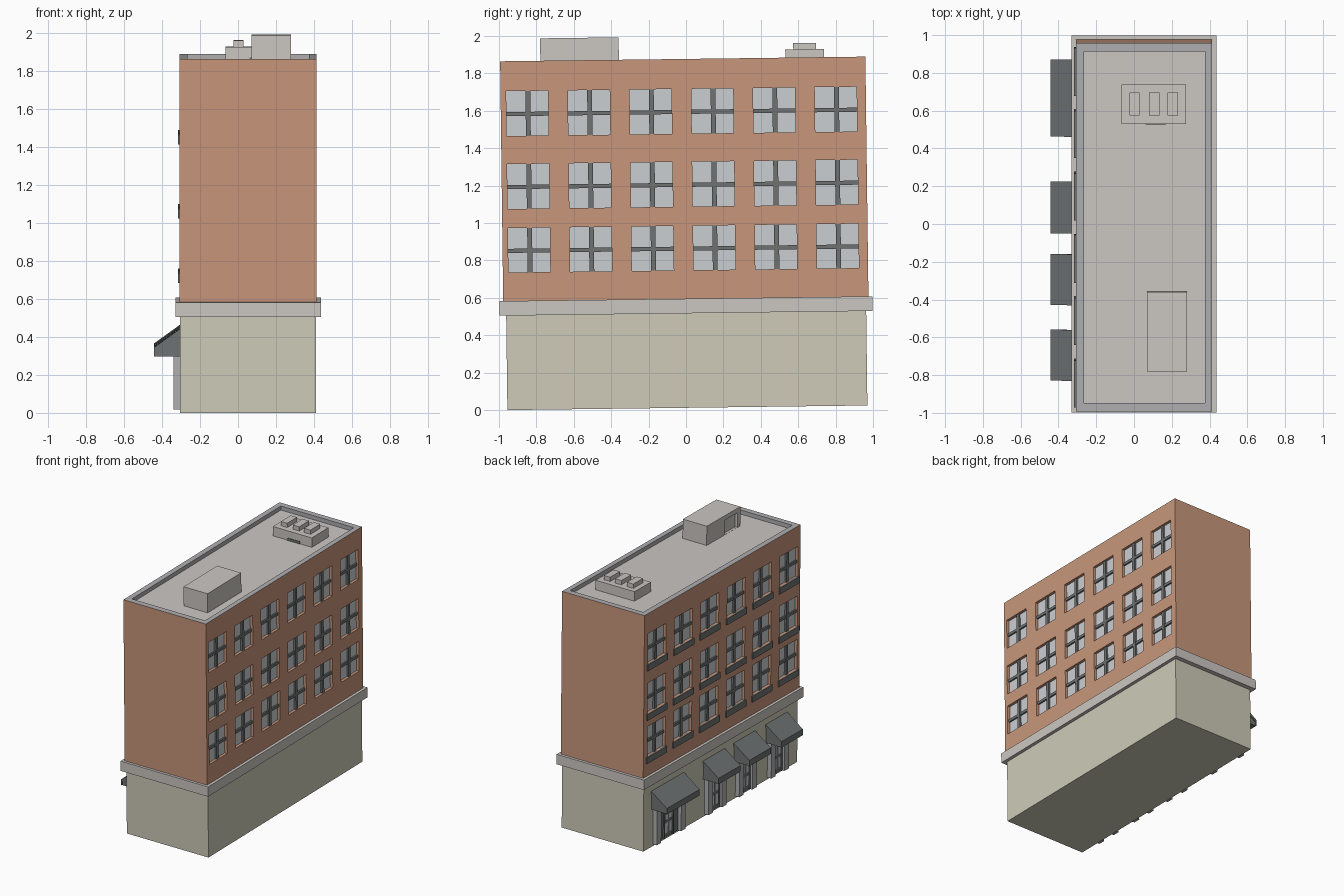
import bpy, bmesh
from mathutils import Matrix

if "Cube" in bpy.data.objects:
    bpy.data.objects.remove(bpy.data.objects["Cube"])


def material(name, rgb):
    m = bpy.data.materials.new(name)
    m.diffuse_color = (*rgb, 1)
    m.use_nodes = True
    m.node_tree.nodes["Principled BSDF"].inputs["Base Color"].default_value = m.diffuse_color
    return m


BRICK = material("brick", (0.58, 0.31, 0.20))
STONE = material("beige_stone", (0.62, 0.60, 0.48))
TRIM = material("warm_grey", (0.60, 0.57, 0.54))
CAP = material("mid_grey", (0.43, 0.43, 0.45))
GLASS = material("glass", (0.60, 0.62, 0.64))
DARK = material("dark_grey", (0.16, 0.17, 0.17))


def finish(name, bm, mat):
    bmesh.ops.recalc_face_normals(bm, faces=bm.faces)
    me = bpy.data.meshes.new(name)
    bm.to_mesh(me)
    bm.free()
    ob = bpy.data.objects.new(name, me)
    bpy.context.collection.objects.link(ob)
    me.materials.append(mat)
    return ob


def boxes(name, spans, mat):
    """One object from boxes given as (x0, x1, y0, y1, z0, z1)."""
    bm = bmesh.new()
    for x0, x1, y0, y1, z0, z1 in spans:
        m = Matrix.Translation(((x0 + x1) / 2, (y0 + y1) / 2, (z0 + z1) / 2))
        m = m @ Matrix.Diagonal((x1 - x0, y1 - y0, z1 - z0, 1))
        bmesh.ops.create_cube(bm, size=1, matrix=m)
    return finish(name, bm, mat)


def prism(name, profile, spans, mat):
    """Extrude an x-z profile along each (y0, y1) span."""
    bm = bmesh.new()
    for y0, y1 in spans:
        a = [bm.verts.new((x, y0, z)) for x, z in profile]
        b = [bm.verts.new((x, y1, z)) for x, z in profile]
        bm.faces.new(a)
        bm.faces.new(b)
        for i in range(len(a)):
            j = (i + 1) % len(a)
            bm.faces.new((a[i], a[j], b[j], b[i]))
    return finish(name, bm, mat)


def carve(ob, spans):
    """Cut boxes out of an object."""
    cutter = boxes("cutter", spans, ob.data.materials[0])
    cutter.hide_render = True
    mod = ob.modifiers.new("carve", "BOOLEAN")
    mod.operation, mod.solver, mod.object = "DIFFERENCE", "EXACT", cutter
    bpy.context.view_layer.objects.active = ob
    bpy.ops.object.modifier_apply(modifier=mod.name)
    bpy.data.objects.remove(cutter)


# Main masses
XL, XR, TOP = -0.308, 0.414, 1.865
boxes("ground_floor", [(-0.305, 0.41, -0.965, 0.96, 0, 0.51)], STONE)
boxes("ledge", [(-0.33, 0.436, -1.0, 0.995, 0.505, 0.583)], TRIM)
body = boxes("brick_body", [(XL, XR, -0.98, 0.973, 0.583, TOP)], BRICK)

# Window recesses, glass, glazing bars and sills on both long sides
holes, panes, bars, sills = [], [], [], []
W, D = 0.112, 0.025
for x, s in ((XR, 1), (XL, -1)):
    def at(d0, d1, *rest):
        return (*sorted((x - s * d0, x - s * d1)), *rest)
    for i in range(6):
        y = -0.838 + 0.33 * i
        for z0, z1 in ((0.735, 0.973), (1.075, 1.315), (1.465, 1.705)):
            zm = (z0 + z1) / 2 - 0.003
            holes.append(at(-0.02, D, y - W, y + W, z0, z1))
            panes.append(at(D - 0.003, D + 0.002, y - W, y + W, z0, z1))
            bars.append(at(0.008, D, y - 0.009, y + 0.017, z0, z1))
            bars.append(at(0.010, D, y - W, y + W, zm - 0.011, zm + 0.011))
            if s < 0:
                sills.append(at(-0.009, 0.01, y - 0.125, y + 0.125, z0 - 0.05, z0))
ROOF = TOP - 0.035
carve(body, holes + [(-0.265, 0.375, -0.935, 0.928, ROOF, TOP + 0.1)])
body.data.materials.append(CAP)
for p in body.data.polygons:
    if p.center.z > 1.82:
        p.material_index = 1
boxes("window_glass", panes, GLASS)
boxes("window_bars", bars, DARK)
boxes("window_sills", sills, DARK)

# Roof deck, stair house and ventilation unit
boxes("roof_deck", [(-0.265, 0.375, -0.935, 0.928, ROOF - 0.005, ROOF + 0.003)], TRIM)
stair = boxes("stair_house", [(0.07, 0.28, -0.765, -0.345, ROOF, 1.985)], TRIM)
carve(stair, [(0.03, 0.09, -0.73, -0.57, ROOF + 0.004, 1.95)])
boxes("vent_unit", [(-0.065, 0.275, 0.545, 0.752, ROOF, 1.908)], TRIM)
boxes("vent_caps", [(x, x + 0.055, 0.588, 0.71, 1.9, 1.942)
                    for x in (-0.025, 0.08, 0.178)], TRIM)
boxes("vent_slot", [(0.06, 0.17, 0.541, 0.55, ROOF, 1.852)], DARK)

# Shop awnings with a slab on top of a solid wedge
shops = [(-0.835, -0.565), (-0.435, -0.165), (-0.055, 0.22), (0.457, 0.866)]
prism("awning_tops", [(-0.30, 0.445), (-0.443, 0.342), (-0.443, 0.295),
                      (-0.437, 0.295), (-0.437, 0.325), (-0.30, 0.42)], shops, DARK)
prism("awning_sides", [(-0.30, 0.422), (-0.438, 0.327), (-0.438, 0.295), (-0.30, 0.295)],
      [(a + 0.006, b - 0.006) for a, b in shops], DARK)

# Doorways below the awnings
WALL = -0.305
posts, doors, rails, glass = [], [], [], []
for a, b in shops:
    a, b = a + 0.025, b - 0.025
    posts += [(-0.34, WALL, a, a + 0.055, 0.015, 0.3), (-0.34, WALL, b - 0.055, b, 0.015, 0.3)]
    m = (a + b) / 2
    doors.append((-0.312, WALL, a + 0.055, b - 0.055, 0.015, 0.296))
    for z0, z1 in ((0.05, 0.13), (0.155, 0.255)):
        for c in (m - 0.026, m + 0.026):
            glass.append((-0.315, WALL, c - 0.018, c + 0.018, z0, z1))
    rails += [(-0.322, WALL, m - 0.06, m - 0.05, 0.015, 0.28),
              (-0.322, WALL, m + 0.05, m + 0.06, 0.015, 0.28),
              (-0.322, WALL, m - 0.06, m + 0.06, 0.27, 0.28)]
boxes("shop_posts", posts, CAP)
boxes("shop_doors", doors, DARK)
boxes("shop_door_frames", rails, DARK)
boxes("shop_door_glass", glass, GLASS)

# Whole building leans very slightly
lean = Matrix.Translation((-0.0, 0.01, 0.0125)) @ Matrix.Rotation(0.0128, 4, "X")
for ob in bpy.context.collection.objects:
    ob.data.transform(lean)
